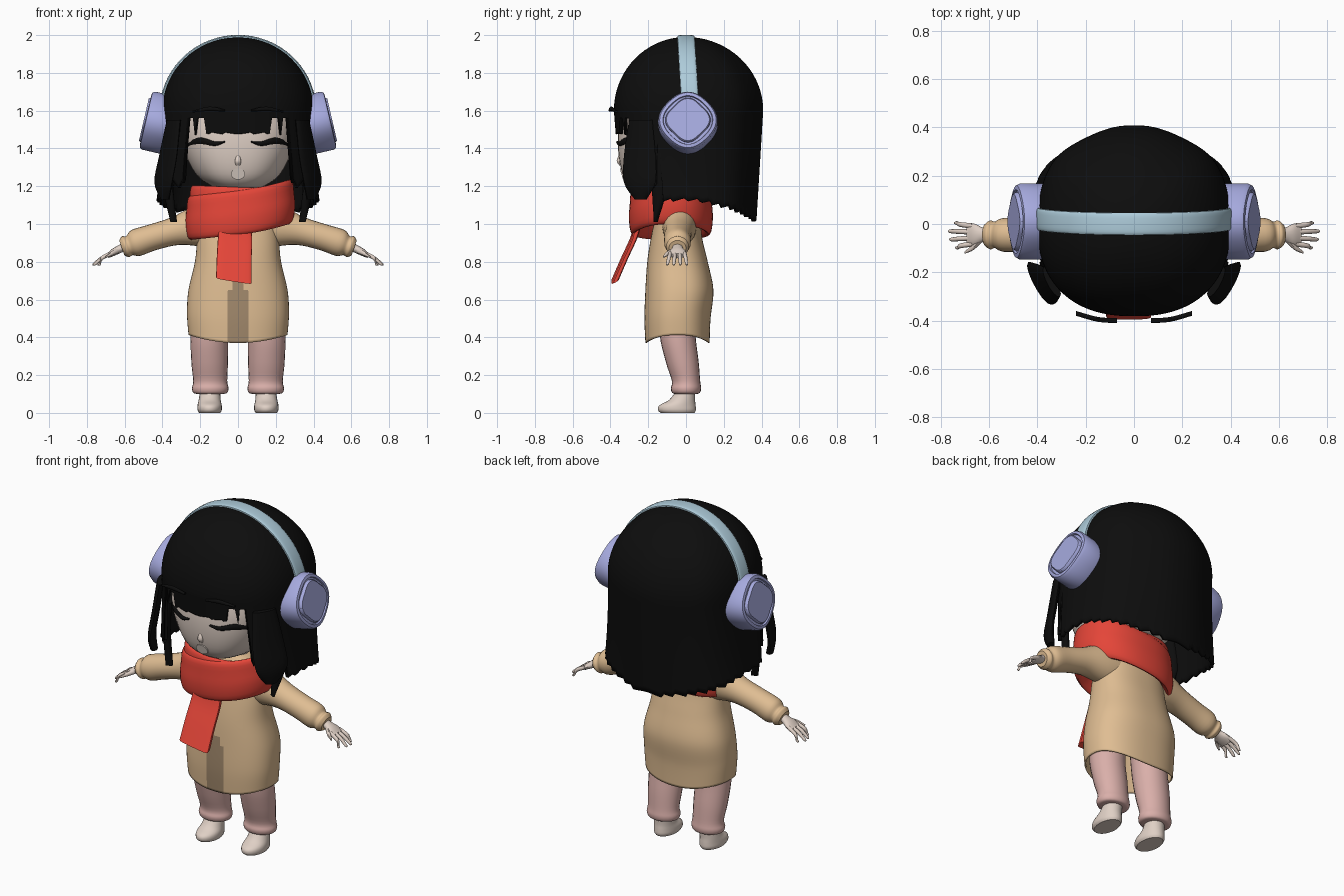
import bpy, bmesh
from math import sin, cos, pi, radians, sqrt
from mathutils import Vector

cube = bpy.data.objects.get("Cube")
if cube:
    bpy.data.objects.remove(cube)


def material(name, rgb):
    m = bpy.data.materials.new(name)
    m.use_nodes = True
    m.diffuse_color = (*rgb, 1)
    bsdf = m.node_tree.nodes["Principled BSDF"]
    bsdf.inputs["Base Color"].default_value = (*rgb, 1)
    bsdf.inputs["Roughness"].default_value = 0.8
    return m


HAIR = material("black_hair", (0.004, 0.004, 0.004))
SKIN = material("pale_skin", (0.74, 0.63, 0.56))
LIPS = material("light_mouth", (0.82, 0.72, 0.65))
RED = material("scarf_red", (0.78, 0.06, 0.04))
COAT = material("coat_beige", (0.74, 0.51, 0.29))
BROWN = material("coat_brown", (0.36, 0.25, 0.15))
PINK = material("trouser_pink", (0.70, 0.43, 0.40))
LILAC = material("muff_lilac", (0.38, 0.40, 0.73))
BLUE = material("band_blue", (0.42, 0.60, 0.70))


def grid(name, rows, mats, start=True, end=True, rule=None, thick=0):
    """Skin a list of closed rings, with optional end caps."""
    bm = bmesh.new()
    vs = [[bm.verts.new(p) for p in row] for row in rows]
    n = len(rows[0])
    for a, b in zip(vs, vs[1:]):
        for j in range(n):
            k = (j + 1) % n
            bm.faces.new((a[j], a[k], b[k], b[j]))
    if start:
        bm.faces.new(vs[0])
    if end:
        bm.faces.new(vs[-1])
    bmesh.ops.remove_doubles(bm, verts=bm.verts[:], dist=1e-5)
    bmesh.ops.recalc_face_normals(bm, faces=bm.faces[:])
    for f in bm.faces:
        f.smooth = True
        if rule:
            f.material_index = rule(f.calc_center_median())
    me = bpy.data.meshes.new(name)
    bm.to_mesh(me)
    bm.free()
    me.set_sharp_from_angle(angle=radians(40))
    for m in mats:
        me.materials.append(m)
    ob = bpy.data.objects.new(name, me)
    bpy.context.collection.objects.link(ob)
    if thick:
        mod = ob.modifiers.new("thickness", "SOLIDIFY")
        mod.thickness = thick
    return ob


def power(v, p):
    return abs(v) ** p * (1 if v >= 0 else -1)


def ring(c, u, v, n=24, p=1.0, lobes=0.0):
    c, u, v = Vector(c), Vector(u), Vector(v)
    pts = []
    for i in range(n):
        a = 2 * pi * i / n
        r = 1 + lobes * cos(4 * a)
        pts.append(c + u * power(cos(a), p) * r + v * power(sin(a), p) * r)
    return pts


def spline(keys, n=4):
    """Smoothly resample rows of numbers."""
    out = []
    for i in range(len(keys) - 1):
        q = [keys[min(max(i + k, 0), len(keys) - 1)] for k in (-1, 0, 1, 2)]
        for k in range(n):
            t = k / n
            out.append([0.5 * (2 * b + (c - a) * t + (2 * a - 5 * b + 4 * c - d) * t * t
                               + (3 * b - a - 3 * c + d) * t ** 3) for a, b, c, d in zip(*q)])
    return out + [list(keys[-1])]


def upright(keys, s=1, n=24, p=1.0, steps=4):
    """Horizontal rings from (x, y, z, x radius, y radius)."""
    return [ring((s * x, y, z), (a, 0, 0), (0, b, 0), n, p) for x, y, z, a, b in spline(keys, steps)]


def limb(keys, s, n=16, lean=0.35):
    """Rings across a sideways limb from (x, y, z, y radius, height radius)."""
    return [ring((s * x, y, z), (0, a, 0), (s * lean * b, 0, b), n) for x, y, z, a, b in spline(keys)]


# Head, neck, nose and mouth
grid("head", upright([(0, -.08, 1.165, .05, .10), (0, -.06, 1.20, .14, .22), (0, -.06, 1.265, .225, .275),
                      (0, -.06, 1.40, .29, .30), (0, -.05, 1.55, .31, .30), (0, -.03, 1.72, .27, .26),
                      (0, 0, 1.84, .12, .12)], n=40, p=.8), [SKIN])
grid("neck", upright([(0, -.02, 1.0, .09, .08), (0, -.04, 1.25, .08, .08)]), [SKIN])
grid("nose", upright([(0, -.345, 1.31, .012, .008), (0, -.355, 1.335, .016, .012), (0, -.345, 1.38, .005, .004)],
                     n=12), [SKIN])
grid("mouth", [ring((0, y, 1.265), (.038, 0, 0), (0, -.009, .03), 20) for y in (-.335, -.342)], [LIPS])

# Closed eyes and brows
for s, side in ((1, "left"), (-1, "right")):
    lash, brow = [], []
    for x, z, h in spline([(.07, 1.435, .004), (.12, 1.425, .012), (.19, 1.44, .018), (.24, 1.435, .016),
                           (.275, 1.41, .004)]):
        y = -.063 - .30 * (1 - (x / .29) ** 2.5) ** .4
        lash.append(ring((s * x, y, z), (0, .012, 0), (0, 0, h), 10))
    grid(side + "_eyelash", lash, [HAIR])
    for x, y, z, h in spline([(.07, -.40, 1.60, .006), (.15, -.395, 1.61, .012), (.24, -.37, 1.595, .005)]):
        brow.append(ring((s * x, y, z), (0, .01, 0), (0, 0, h), 10))
    grid(side + "_eyebrow", brow, [HAIR])


# Hair shell: a dome whose lower edge depends on the direction
def hair_edge(d):
    tooth = (d / 9) % 1
    if d < 22:
        return 1.475 + .012 * tooth
    if d < 40:
        return 1.47 if 30 < d < 33 else 1.56
    if d < 68:
        return 1.19 + .05 * tooth
    if d < 73:
        return 1.42
    if d < 100:
        return 1.12 + .02 * tooth
    return 1.11 - .11 * (d - 100) / 80 + .025 * tooth


COLS, ROWS = 180, 36
shell = [[] for _ in range(ROWS + 1)]
for i in range(COLS):
    a = 2 * pi * (i + .5) / COLS
    deg = 360 * (i + .5) / COLS
    low = hair_edge(min(deg, 360 - deg))
    for k in range(ROWS + 1):
        t = 2 * k / ROWS
        if t < 1:
            z, s, drop = 1.6 + .39 * cos(t * pi / 2), sin(t * pi / 2), 0
        else:
            z, s = 1.6 - (1.6 - low) * (t - 1), 1
            drop = (1.6 - z) / .5
        front = cos(a) > 0
        depth = .382 - .04 * drop if front else (.40 - .03 * drop) * (1 + .022 * cos(6 * a))
        width = .40 + .035 * drop ** 2
        shell[k].append((width * s * power(sin(a), .85), -depth * s * power(cos(a), .85), z))
grid("hair", shell, [HAIR], start=False, end=False, thick=.02)

# Loose locks beside the face
LOCKS = {"wide": [(.34, -.24, 1.55, .07), (.37, -.245, 1.36, .095), (.395, -.245, 1.22, .095),
                  (.385, -.24, 1.13, .035)],
         "thin": [(.36, -.14, 1.42, .03), (.37, -.14, 1.2, .045), (.34, -.16, 1.01, .006)]}
for s, side in ((1, "left"), (-1, "right")):
    for kind, keys in LOCKS.items():
        grid(f"{side}_{kind}_lock", [ring((s * x, y, z), (s * .47 * w, .88 * w, 0), (s * .018, -.01, 0), 14)
                                     for x, y, z, w in spline(keys)], [HAIR])

# Headband and flower-shaped ear muffs
band = []
for i in range(33):
    a = radians(-85 + 170 * i / 32)
    c = (.402 * sin(a), .025 * (1 - cos(a)), 1.595 + .393 * cos(a))
    band.append(ring(c, (0, .046, 0), (.013 * sin(a), 0, .013 * cos(a)), 20, .6))
grid("headband", band, [BLUE])
for s, side in ((1, "left"), (-1, "right")):
    tilt = radians(13)
    out = Vector((s * cos(tilt), 0, sin(tilt)))
    base = Vector((s * .355, .01, 1.52))
    for part, radius, lobes, steps in (
            ("ear_muff", .152, .035, ((0, .97), (.02, 1), (.12, 1), (.135, .95), (.138, .84), (.128, .82))),
            ("ear_muff_flower", .112, .07, ((.10, 1), (.14, 1), (.147, .95)))):
        grid(f"{side}_{part}", [ring(base + out * d, (0, radius * k, 0),
                                     (-s * sin(tilt) * radius * k, 0, cos(tilt) * radius * k), 64, 1, lobes)
                                for d, k in steps], [LILAC])

# Coat with a darker front panel and a hem that rises at the sides
coat = upright([(0, -.045, .37, .262, .17), (0, -.045, .50, .27, .175), (0, -.035, .65, .262, .18),
                (0, -.045, .80, .228, .16), (0, -.05, .93, .215, .135), (0, -.04, 1.04, .20, .12),
                (0, -.03, 1.11, .14, .10), (0, -.03, 1.15, .08, .08)], n=80, p=.85, steps=6)
for row in coat:
    for v in row:
        v.z += .045 * (v.x / .27) ** 2 * max(0, 1 - (v.z - .37) / .3)


def panel(c):
    return int(c.y < -.1 and c.z < .7 and abs(c.x) < (.06 if c.z < .66 else .03))


grid("coat", coat, [COAT, BROWN], start=False, rule=panel, thick=.008)

# Arms, hands, legs and shoes
for s, side in ((1, "left"), (-1, "right")):
    grid(side + "_sleeve", limb([(.08, -.03, 1.0, .09, .10), (.20, -.035, .985, .09, .105),
                                 (.33, -.04, .962, .075, .072), (.45, -.045, .93, .07, .066),
                                 (.54, -.045, .90, .07, .068), (.575, -.045, .885, .055, .05),
                                 (.595, -.045, .88, .06, .055), (.615, -.045, .873, .045, .04)], s, 24), [COAT])
    grid(side + "_palm", limb([(.58, -.045, .888, .028, .024), (.625, -.045, .868, .03, .02),
                               (.66, -.045, .85, .046, .018), (.69, -.045, .832, .044, .012)], s), [SKIN])
    for i, reach in enumerate((.745, .77, .765, .74)):
        y = -.008 - .025 * i
        spread = .012 - .009 * i
        grid(f"{side}_finger_{i + 1}", limb([(.67, y, .845, .011, .011), (.72, y + spread / 2, .82, .01, .01),
                                             (reach - .01, y + spread, .79, .008, .008),
                                             (reach, y + spread, .784, .003, .003)], s, 10), [SKIN])
    grid(side + "_thumb", limb([(.63, -.06, .862, .016, .014), (.665, -.095, .845, .013, .011),
                                (.70, -.118, .825, .005, .004)], s, 10), [SKIN])
    grid(side + "_trouser_leg", upright([(.13, -.045, .62, .10, .095), (.15, -.045, .42, .10, .095),
                                         (.15, -.02, .27, .097, .087), (.147, 0, .17, .09, .075),
                                         (.147, 0, .13, .097, .08), (.147, 0, .105, .088, .072),
                                         (.147, 0, .10, .06, .05)], s), [PINK])
    grid(side + "_shoe", upright([(.15, -.045, 0, .056, .09), (.15, -.048, .015, .064, .10),
                                  (.15, -.045, .04, .064, .096), (.15, -.02, .07, .058, .068),
                                  (.147, 0, .12, .052, .05)], s), [SKIN])

# Scarf: two tilted wraps and a hanging end
WRAPS = {"scarf": (.03, [(.70, 1.13), (.86, 1.175), (.97, 1.165), (1.0, 1.10), (1.02, 1.03), (.98, .96),
                         (.88, .945), (.75, 1.0), (.70, 1.13)]),
         "scarf_upper_wrap": (-.012, [(.62, 1.10), (.72, 1.17), (.86, 1.195), (.93, 1.17), (.92, 1.08),
                                      (.75, 1.05), (.62, 1.10)])}
for name, (tilt, profile) in WRAPS.items():
    rows = [ring((.012, -.08, z), (.285 * r, 0, 0), (0, .218 * r, 0), 56, .9) for r, z in spline(profile, 3)]
    for row in rows:
        for v in row:
            v.z += tilt * v.x / .28 + .03 * max(0, v.x / .28) ** 2
    grid(name, rows, [RED], start=False, end=False)
grid("scarf_end", [ring((x, y, z), (w, 0, -.015), (0, .02, .01), 24, .45) for x, y, z, w in spline(
    [(-.015, -.25, 1.02, .085), (-.015, -.275, .93, .09), (-.02, -.325, .82, .092), (-.022, -.375, .705, .094)])],
     [RED])
